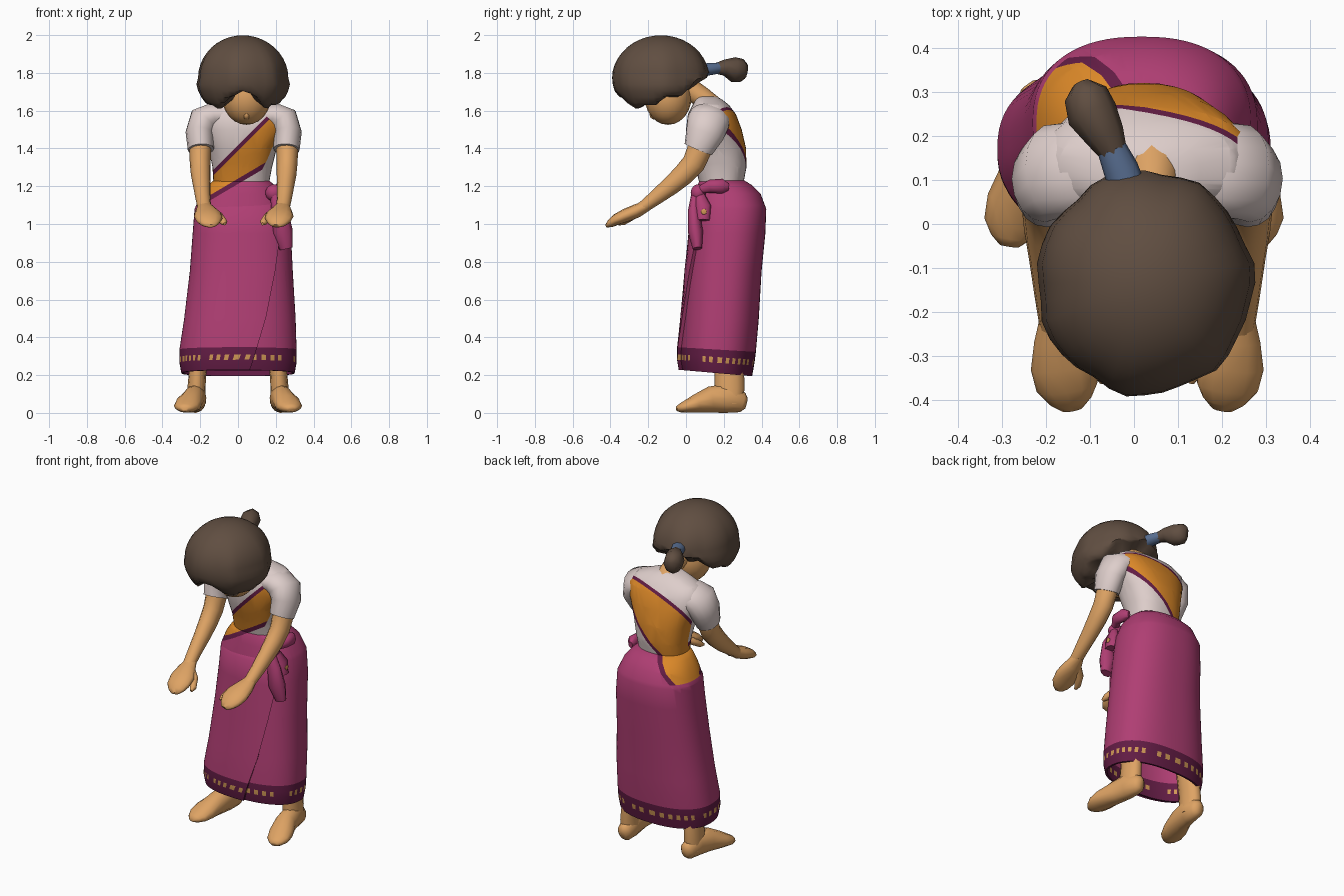
import bpy, bmesh, math, random
from mathutils import Vector, Matrix

random.seed(4)
cube = bpy.data.objects.get("Cube")
if cube:
    bpy.data.objects.remove(cube, do_unlink=True)


def material(name, *rgb):
    lin = [((c / 255 + 0.055) / 1.055) ** 2.4 for c in rgb] + [1.0]
    m = bpy.data.materials.new(name)
    m.use_nodes = True
    m.diffuse_color = lin
    m.node_tree.nodes["Principled BSDF"].inputs["Base Color"].default_value = lin
    return m


SKIN = material("warm skin", 222, 163, 100)
MAGENTA = material("magenta cloth", 175, 62, 115)
MAROON = material("maroon trim", 98, 28, 68)
WHITE = material("off white blouse", 222, 206, 203)
ORANGE = material("orange sash", 219, 136, 40)
HAIR = material("brown hair", 96, 78, 65)
BLUE = material("blue hair tie", 88, 110, 145)
GOLD = material("gold dots", 208, 152, 85)


def finish(name, bm, mats, angle=60):
    bmesh.ops.recalc_face_normals(bm, faces=bm.faces[:])
    me = bpy.data.meshes.new(name)
    bm.to_mesh(me)
    bm.free()
    for m in mats:
        me.materials.append(m)
    ob = bpy.data.objects.new(name, me)
    bpy.context.collection.objects.link(ob)
    bpy.ops.object.select_all(action='DESELECT')
    ob.select_set(True)
    bpy.context.view_layer.objects.active = ob
    bpy.ops.object.shade_smooth_by_angle(angle=math.radians(angle))
    return ob


def loft(rings, rule=None, closed=True):
    """Skin a list of point rings; rule(row, column) gives the material index."""
    bm = bmesh.new()
    rows = [[bm.verts.new(p) for p in ring] for ring in rings]
    n = len(rows[0])
    for i in range(len(rows) - 1):
        for j in range(n if closed else n - 1):
            k = (j + 1) % n
            f = bm.faces.new((rows[i][j], rows[i][k], rows[i + 1][k], rows[i + 1][j]))
            f.material_index = rule(i, j) if rule else 0
    if closed:
        for row, i in ((rows[0], 0), (rows[-1], len(rows) - 2)):
            bm.faces.new(row).material_index = rule(i, 1) if rule else 0
    return bm


def tube(name, path, mat, sides=12, mirror=None):
    """Sweep an ellipse along (x, y, z, half width, half height) stations."""
    pts = [Vector(p[:3]) for p in path]
    rings = []
    for i, (p, s) in enumerate(zip(pts, path)):
        d = (pts[min(i + 1, len(pts) - 1)] - pts[max(i - 1, 0)]).normalized()
        u = (Vector((1, 0, 0)) - d * d.x).normalized()
        v = d.cross(u)
        ring = []
        for j in range(sides):
            a = math.tau * j / sides
            q = p + u * math.cos(a) * s[3] + v * math.sin(a) * s[4]
            ring.append((q.x if mirror is None else 2 * mirror - q.x, q.y, q.z))
        rings.append(ring)
    return finish(name, loft(rings), [mat])


def ball(name, centre, radii, mat, tilt=0):
    bm = bmesh.new()
    bmesh.ops.create_uvsphere(bm, u_segments=20, v_segments=12, radius=1, matrix=
                              Matrix.Translation(centre) @ Matrix.Rotation(tilt, 4, 'X')
                              @ Matrix.Diagonal((*radii, 1)))
    return finish(name, bm, [mat])


def oval(row, a, grow=0):
    """Point on a rounded section (z, x0, x1, y0, y1)."""
    z, x0, x1, y0, y1 = row
    c, s = math.cos(a), math.sin(a)
    x = (x0 + x1) / 2 + ((x1 - x0) / 2 + grow) * math.copysign(abs(c) ** 0.85, c)
    y = (y0 + y1) / 2 + ((y1 - y0) / 2 + grow) * math.copysign(abs(s) ** 0.85, s)
    tilt = max(0, 1 - (z - 0.2) / 0.4)
    return (x, y, z - 0.09 * (y - 0.17) * tilt)


# Sash bounds as planes (offset, slope in x, slope in y), on the chest and on the back
FRONT = ((1.212, 0.59, 0), (1.417, 1.0, 0))
BACK = ((1.25, 1.0, 0), (1.307, 0.435, 1.095))
TRIM = 0.028
MID = 0.17
UNDERARM = 0.08
LOWEST = 1.1


def paint_sash(bm, sash, trim):
    def cut(co, no):
        bmesh.ops.bisect_plane(bm, geom=bm.verts[:] + bm.edges[:] + bm.faces[:],
                               plane_co=co, plane_no=no, dist=1e-5)
    cut((0, MID, 0), (0, 1, 0))
    cut((0, UNDERARM, 0), (0, 1, 0))
    cut((0, 0, LOWEST), (0, 0, 1))
    for low, high in (FRONT, BACK):
        for (c, mx, my), t in ((low, TRIM), (high, -TRIM)):
            cut((0, 0, c), (-mx, -my, 1))
            cut((0, 0, c + t), (-mx, -my, 1))
    for f in bm.faces:
        p = f.calc_center_median()
        low, high = FRONT if p.y < MID else BACK
        above = p.z - low[0] - low[1] * p.x - low[2] * p.y
        below = high[0] + high[1] * p.x + high[2] * p.y - p.z
        bare = p.x > 0 and UNDERARM < p.y < MID
        if p.z > LOWEST and above > 0 and below > 0 and not bare:
            f.material_index = trim if min(above, below) < TRIM else sash


# Hollow wrapped skirt with a dotted hem inside and out
SKIRT = [(0.21, -.30, .30, -.02, .35), (0.265, -.31, .31, -.03, .36), (0.295, -.31, .31, -.03, .365),
         (0.335, -.31, .31, -.03, .37), (0.5, -.285, .305, -.015, .385), (0.75, -.255, .29, .005, .40),
         (0.95, -.24, .28, .025, .42), (1.08, -.23, .265, .035, .425), (1.16, -.195, .23, .05, .395),
         (1.205, -.16, .195, .06, .35), (1.23, -.13, .165, .072, .31)]
SEG = 72
dots = [j % 2 == 0 and random.random() < 0.85 for j in range(SEG)]


def hem_rule(row, j):
    if row == 1 and dots[j]:
        return 2
    return 1 if row < 3 else 0


def full_ring(row, grow=0, n=SEG):
    return [oval(row, math.tau * j / n, grow) for j in range(n)]


lining = [full_ring(r, -0.012) for r in reversed(SKIRT[:6])]
INNER = len(lining)
bm = loft(lining + [full_ring(r) for r in SKIRT],
          lambda i, j: hem_rule(max(0, INNER - 2 - i) if i < INNER else i - INNER, j))
paint_sash(bm, 3, 1)
finish("skirt", bm, [MAGENTA, MAROON, GOLD, ORANGE])

# Overlapping front panel whose free edge runs from the knot to the hem
STEPS = 24
panel = []
for row in SKIRT[:8]:
    start = math.radians(-165)
    end = math.radians(-82 + 42 * (row[0] - 0.2) / 0.88)
    ring = [oval(row, start + (end - start) * k / STEPS, 0.022 * (k / STEPS) - 0.002)
            for k in range(STEPS + 1)]
    panel.append(ring + [oval(row, end, -0.01)])
top = panel[-1]
panel.append([(x * 0.97, y + 0.03, z + 0.03) for x, y, z in top])
finish("skirt_front_panel", loft(panel, hem_rule, closed=False), [MAGENTA, MAROON, GOLD], 45)

# Knot, bow loop, hanging ends and a gold spot at the hip
ball("knot", (0.19, 0.065, 1.165), (0.045, 0.04, 0.045), MAGENTA)
tube("bow_loop", [(0.20, 0.07, 1.18, .02, .02), (0.235, 0.13, 1.2, .03, .035),
                  (0.235, 0.19, 1.2, .03, .04), (0.225, 0.225, 1.195, .012, .02)], MAGENTA, 8)
tube("sash_end_long", [(0.19, 0.05, 1.17, .02, .02), (0.22, 0.04, 1.07, .045, .03),
                       (0.235, 0.05, 0.96, .055, .04), (0.255, 0.06, 0.87, .035, .025)], MAGENTA, 8)
tube("sash_end_short", [(0.2, 0.07, 1.17, .02, .02), (0.235, 0.09, 1.09, .03, .045),
                        (0.25, 0.09, 1.02, .025, .035)], MAGENTA, 8)
ball("gold_spot", (0.27, 0.095, 1.065), (0.004, 0.015, 0.015), GOLD)

# Blouse with the sash running over the left shoulder
TORSO = [(1.14, -.12, .16, .09, .29), (1.22, -.13, .165, .07, .305), (1.3, -.135, .18, .05, .32),
         (1.4, -.155, .205, .02, .318), (1.5, -.19, .25, .0, .295), (1.58, -.21, .27, .01, .265),
         (1.63, -.17, .23, .035, .228), (1.66, -.09, .15, .05, .19), (1.675, -.04, .1, .06, .16)]
bm = loft([full_ring(r, 0, 36) for r in TORSO])
paint_sash(bm, 1, 2)
finish("blouse", bm, [WHITE, ORANGE, MAROON])

# Sleeves, arms and hands, paired about the leaning body's middle
for side, mid in (("left", None), ("right", 0.03)):
    tube(side + "_sleeve", [(0.11, 0.125, 1.58, .06, .1), (0.19, 0.125, 1.565, .075, .11),
                            (0.24, 0.118, 1.543, .085, .112), (0.262, 0.1, 1.48, .076, .102),
                            (0.257, 0.065, 1.395, .069, .078)], WHITE, 16, mid)
    tube(side + "_arm", [(0.26, 0.09, 1.47, .055, .06), (0.26, 0.07, 1.39, .058, .065),
                         (0.26, 0.04, 1.32, .055, .062), (0.257, -0.015, 1.26, .052, .057),
                         (0.252, -0.08, 1.203, .046, .05), (0.246, -0.16, 1.14, .04, .04),
                         (0.24, -0.215, 1.098, .037, .033), (0.235, -0.25, 1.078, .036, .028)],
         SKIN, 12, mid)
    tube(side + "_hand", [(0.24, -0.2, 1.1, .032, .028), (0.232, -0.26, 1.07, .055, .036),
                          (0.22, -0.32, 1.045, .075, .036), (0.212, -0.37, 1.023, .07, .03),
                          (0.205, -0.4, 1.003, .05, .022), (0.2, -0.42, 0.99, .025, .01)],
         SKIN, 12, mid)
    tube(side + "_thumb", [(0.21, -0.25, 1.07, .025, .02), (0.16, -0.29, 1.04, .025, .022),
                           (0.135, -0.335, 1.01, .02, .018), (0.13, -0.36, 1.0, .008, .008)],
         SKIN, 8, mid)
ball("wrist_mark", (0.246, -0.185, 1.158), (0.02, 0.024, 0.004), MAGENTA, 0.65)

# Legs and bare feet
for side, mid in (("left", None), ("right", 0)):
    tube(side + "_leg", [(0.18, 0.22, 0.6, .065, .08), (0.215, 0.23, 0.2, .046, .078),
                         (0.22, 0.23, 0.13, .048, .08), (0.22, 0.23, 0.05, .05, .07)],
         SKIN, 12, mid)
    tube(side + "_foot", [(0.213, 0.32, 0.05, .02, .028), (0.215, 0.3, 0.055, .042, .053),
                          (0.222, 0.22, 0.078, .055, .078), (0.238, 0.13, 0.07, .06, .07),
                          (0.262, 0.05, 0.048, .072, .048), (0.275, 0.0, 0.033, .066, .033),
                          (0.28, -0.03, 0.025, .045, .024), (0.283, -0.05, 0.022, .022, .012)],
         SKIN, 12, mid)

# Neck and bowed head
tube("neck", [(0.04, 0.14, 1.62, .07, .06), (0.04, 0.08, 1.675, .055, .055),
              (0.035, -0.02, 1.74, .06, .06)], SKIN)
ball("head", (0.045, -0.095, 1.675), (0.13, 0.125, 0.15), SKIN)
ball("nose", (0.045, -0.16, 1.585), (0.022, 0.035, 0.03), SKIN, 0.7)

# Hair mass with parted, scalloped lower edge rising towards the nape
bm = bmesh.new()
bmesh.ops.create_uvsphere(bm, u_segments=36, v_segments=20, radius=1)
for v in bm.verts:
    a = math.atan2(v.co.y, v.co.x)
    r = math.hypot(v.co.x, v.co.y)
    lump = 1 + r ** 3 * (0.022 * math.sin(7 * a + 1) + 0.01 * math.sin(13 * a))
    flare = 1.05 if v.co.z < 0 and r < 0.99 else 1
    x = 0.025 + 0.237 * v.co.x * lump * flare
    y = -0.133 + 0.255 * v.co.y * lump
    z = 1.775 + v.co.z * (0.224 if v.co.z > 0 else 0.23)
    part = max(0, 1 - abs(x - 0.03) / 0.13) if y < -0.15 else 0
    back = min(1, max(0, (y + 0.25) / 0.3))
    edge = 1.61 + 0.11 * max(part, back) + 0.6 * max(0, y) + 0.012 * math.sin(9 * a)
    v.co = (x, y, max(z, edge))
finish("hair", bm, [HAIR])

# Tied ponytail
tube("hair_tie", [(-0.015, 0.08, 1.815, .042, .035), (-0.03, 0.125, 1.82, .04, .034),
                  (-0.05, 0.17, 1.825, .034, .03)], BLUE, 10)
tube("ponytail", [(-0.04, 0.15, 1.823, .028, .026), (-0.065, 0.2, 1.828, .045, .042),
                  (-0.095, 0.25, 1.818, .058, .066), (-0.11, 0.295, 1.812, .05, .062),
                  (-0.12, 0.318, 1.808, .022, .04)], HAIR, 8)
